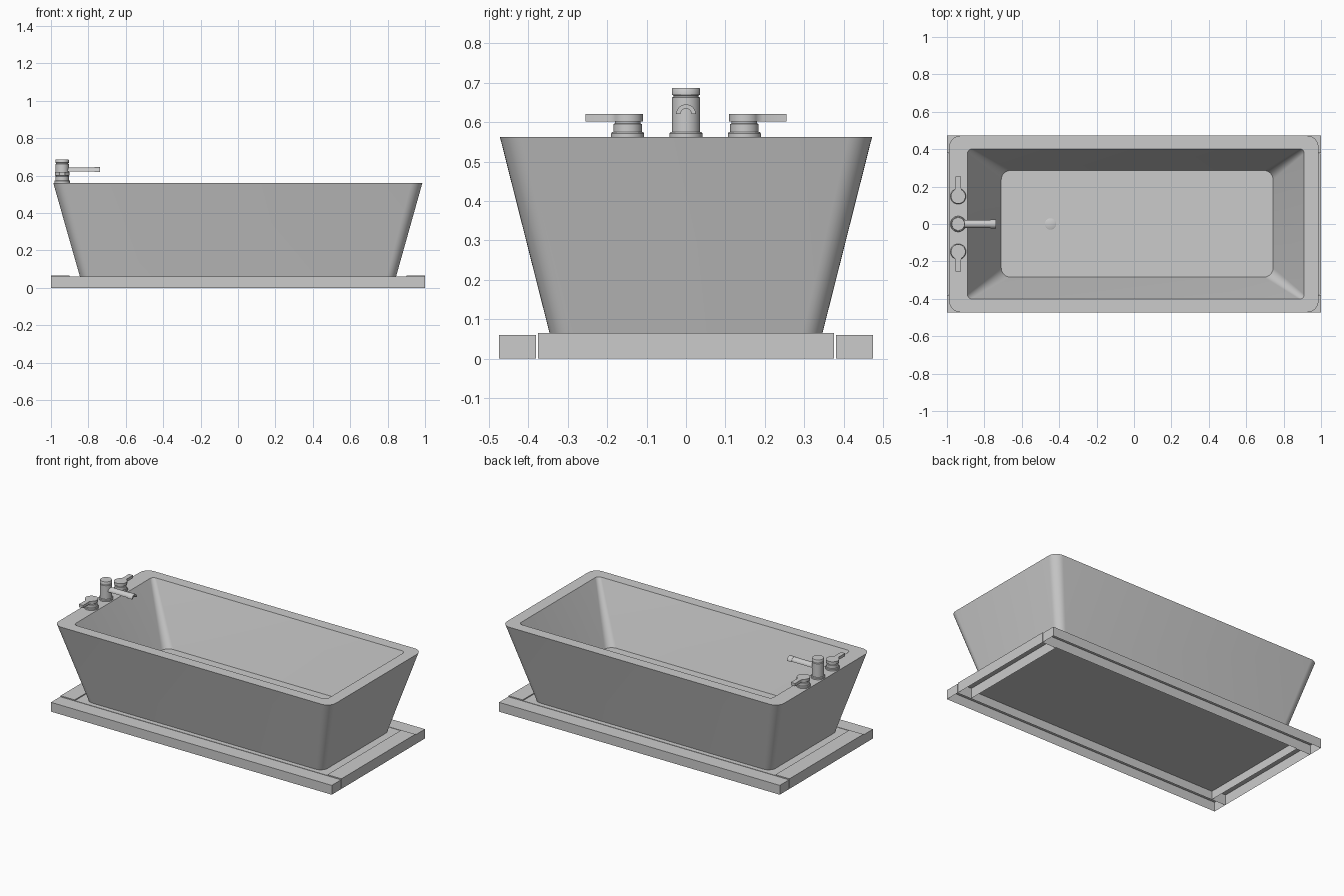
import bpy, bmesh, math
from mathutils import Vector

if "Cube" in bpy.data.objects:
    bpy.data.objects.remove(bpy.data.objects["Cube"])


def finish(name, bm, smooth=True):
    bmesh.ops.recalc_face_normals(bm, faces=bm.faces)
    me = bpy.data.meshes.new(name)
    bm.to_mesh(me)
    bm.free()
    ob = bpy.data.objects.new(name, me)
    bpy.context.collection.objects.link(ob)
    if smooth:
        bpy.ops.object.select_all(action='DESELECT')
        ob.select_set(True)
        bpy.context.view_layer.objects.active = ob
        bpy.ops.object.shade_smooth_by_angle(angle=math.radians(35))
    return ob


def rounded_rect(x0, x1, y0, y1, r, z, n=8):
    pts = []
    corners = [(x1 - r, y1 - r), (x0 + r, y1 - r), (x0 + r, y0 + r), (x1 - r, y0 + r)]
    for i, (cx, cy) in enumerate(corners):
        for k in range(n + 1):
            a = math.pi / 2 * (i + k / n)
            pts.append(Vector((cx + r * math.cos(a), cy + r * math.sin(a), z)))
    return pts


def loft(name, loops, cap_start=True, cap_end=True):
    bm = bmesh.new()
    rows = [[bm.verts.new(p) for p in loop] for loop in loops]
    n = len(rows[0])
    for a, b in zip(rows, rows[1:]):
        for i in range(n):
            j = (i + 1) % n
            bm.faces.new((a[i], a[j], b[j], b[i]))
    if cap_start:
        bm.faces.new(rows[0])
    if cap_end:
        bm.faces.new(rows[-1])
    return finish(name, bm)


def turned(name, x, y, profile, n=32):
    loops = [[Vector((x + r * math.cos(2 * math.pi * i / n),
                      y + r * math.sin(2 * math.pi * i / n), z)) for i in range(n)]
             for r, z in profile]
    return loft(name, loops)


def box(name, x0, x1, y0, y1, z0, z1, open_bottom=False):
    bm = bmesh.new()
    bmesh.ops.create_cube(bm, size=1)
    for v in bm.verts:
        v.co = Vector(((x0 + x1) / 2 + v.co.x * (x1 - x0),
                       (y0 + y1) / 2 + v.co.y * (y1 - y0),
                       (z0 + z1) / 2 + v.co.z * (z1 - z0)))
    bmesh.ops.recalc_face_normals(bm, faces=bm.faces)
    if open_bottom:
        low = [f for f in bm.faces if f.normal.z < -0.5]
        bmesh.ops.delete(bm, geom=low, context='FACES_ONLY')
    return finish(name, bm, False)


# Base: hollow boards around a thin panel
for s, side in ((-1, "front"), (1, "back")):
    y0, y1 = sorted((s * 0.38, s * 0.474))
    box(side + "_base_board", -1, 1, y0, y1, 0, 0.06, True)
for s, side in ((-1, "left"), (1, "right")):
    x0, x1 = sorted((s * 0.90, s * 1.0))
    box(side + "_base_board", x0, x1, -0.376, 0.376, 0, 0.065, True)
box("base_panel", -0.898, 0.898, -0.376, 0.376, 0.052, 0.06)

# Tub: outer wall, flat rim, basin wall and floor
loft("tub", [
    rounded_rect(-0.845, 0.845, -0.345, 0.345, 0.05, 0.06),
    rounded_rect(-0.988, 0.986, -0.472, 0.472, 0.06, 0.562),
    rounded_rect(-0.89, 0.91, -0.402, 0.402, 0.025, 0.562),
    rounded_rect(-0.71, 0.744, -0.284, 0.286, 0.05, 0.2),
], cap_start=False)

# Drain
turned("drain", -0.447, 0, [(0.03, 0.198), (0.03, 0.203), (0.026, 0.205)])

# Tap column with grooves
TX = -0.94
turned("tap_column", TX, 0, [
    (0.042, 0.56), (0.042, 0.571), (0.039, 0.575), (0.036, 0.575), (0.036, 0.662),
    (0.032, 0.664), (0.032, 0.668), (0.036, 0.669), (0.036, 0.683), (0.034, 0.686)])


# Spout: arched open trough with a thicker tip
def arch_section(x, ro, ri, zc, n=12):
    arc = [math.pi * i / n for i in range(n + 1)]
    outer = [Vector((x, ro * math.cos(a), zc + ro * math.sin(a))) for a in arc]
    inner = [Vector((x, ri * math.cos(a), zc + ri * math.sin(a))) for a in reversed(arc)]
    return outer + inner


loft("spout", [arch_section(TX + 0.02, 0.022, 0.014, 0.622),
               arch_section(-0.768, 0.022, 0.014, 0.622)])
loft("spout_tip", [arch_section(-0.768, 0.025, 0.014, 0.62),
                   arch_section(-0.737, 0.025, 0.014, 0.62)])

# Handles: grooved hub and keyhole-shaped lever
for s, side in ((-1, "front"), (1, "back")):
    cy = s * 0.148
    turned(side + "_handle_hub", TX, cy, [
        (0.042, 0.56), (0.042, 0.571), (0.039, 0.575), (0.036, 0.575), (0.036, 0.595),
        (0.032, 0.597), (0.032, 0.603)])
    outline = []
    for i in range(29):
        a = math.radians(120 + 300 * i / 28)
        outline.append((0.039 * math.cos(a), 0.039 * math.sin(a)))
    outline += [(0.014, 0.046), (0.015, 0.107), (-0.015, 0.107), (-0.014, 0.046)]
    loft(side + "_handle_lever",
         [[Vector((TX + x, cy + s * y, z)) for x, y in outline] for z in (0.602, 0.62)])
